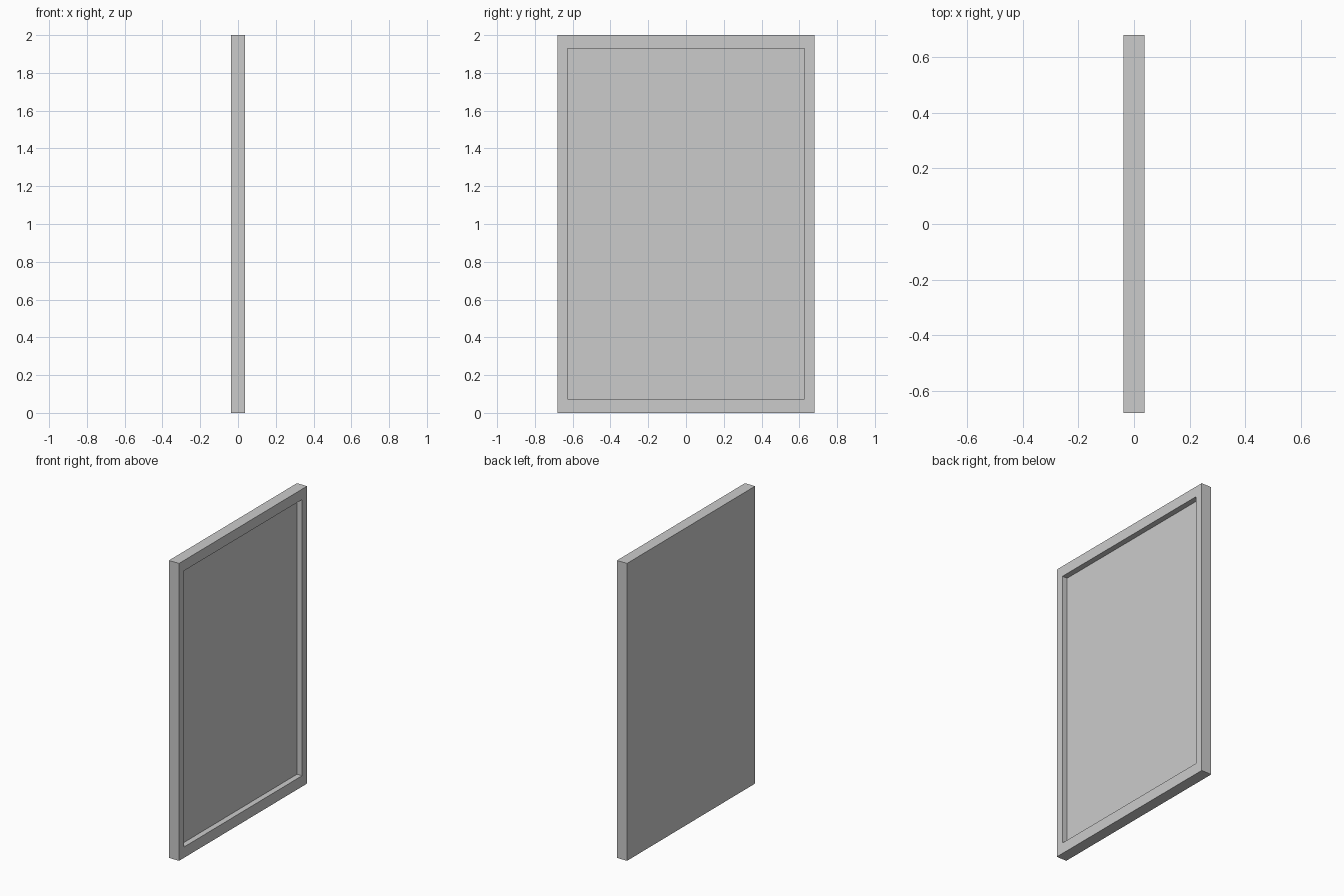
import bpy, bmesh

if "Cube" in bpy.data.objects:
    bpy.data.objects.remove(bpy.data.objects["Cube"])

T, W, H = 0.0375, 0.68, 2.0      # half thickness, half width, height
IW, Z0, Z1 = 0.627, 0.073, 1.93  # recess half width, bottom, top
FLOOR = 0.0                      # x position of the recess floor

bm = bmesh.new()


def ring(x, w, z0, z1):
    return [bm.verts.new((x, y, z)) for y, z in ((-w, z0), (w, z0), (w, z1), (-w, z1))]


def bridge(a, b):
    for i in range(4):
        j = (i + 1) % 4
        bm.faces.new((a[i], a[j], b[j], b[i]))


# Slab with a recessed panel on the +x side: back, rim, recess walls, floor
loops = [ring(-T, W, 0, H), ring(T, W, 0, H), ring(T, IW, Z0, Z1), ring(FLOOR, IW, Z0, Z1)]
for a, b in zip(loops, loops[1:]):
    bridge(a, b)
bm.faces.new(loops[0][::-1])
bm.faces.new(loops[-1])
bmesh.ops.recalc_face_normals(bm, faces=bm.faces)

mesh = bpy.data.meshes.new("framed_panel")
bm.to_mesh(mesh)
bm.free()
bpy.context.collection.objects.link(bpy.data.objects.new("framed_panel", mesh))
